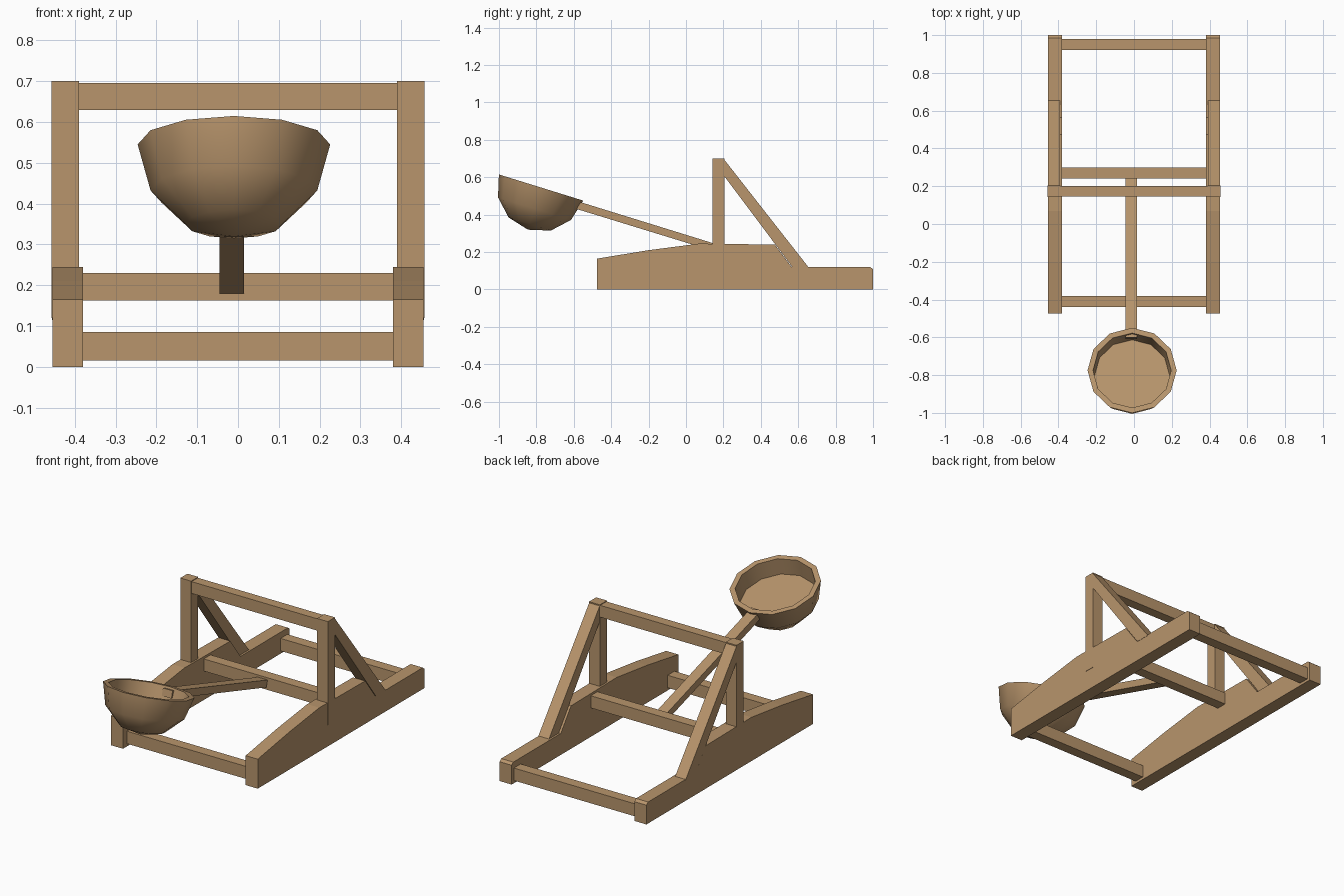
import bpy, bmesh, math
from mathutils import Matrix

if "Cube" in bpy.data.objects:
    bpy.data.objects.remove(bpy.data.objects["Cube"])

wood = bpy.data.materials.new("wood")
wood.diffuse_color = (0.48, 0.30, 0.15, 1)
wood.use_nodes = True
wood.node_tree.nodes["Principled BSDF"].inputs["Base Color"].default_value = wood.diffuse_color


def finish(name, bm):
    bmesh.ops.recalc_face_normals(bm, faces=bm.faces)
    me = bpy.data.meshes.new(name)
    bm.to_mesh(me)
    bm.free()
    me.materials.append(wood)
    ob = bpy.data.objects.new(name, me)
    bpy.context.collection.objects.link(ob)
    return ob


def plank(name, profile, x0, x1, mirrored=False):
    """Extrude a (y, z) profile from x0 to x1, optionally mirrored across x = 0."""
    bm = bmesh.new()
    face = bm.faces.new([bm.verts.new((x0, y, z)) for y, z in profile])
    new = bmesh.ops.extrude_face_region(bm, geom=[face])["geom"]
    verts = [g for g in new if isinstance(g, bmesh.types.BMVert)]
    bmesh.ops.translate(bm, verts=verts, vec=(x1 - x0, 0, 0))
    if not any(face in e.link_faces and len(e.link_faces) == 2 for e in bm.edges):
        bm.faces.new([v for v in bm.verts if abs(v.co.x - x0) < 1e-6][:len(profile)])
    ob = finish(name, bm)
    if mirrored:
        ob.modifiers.new("mirror", "MIRROR").use_mirror_merge = False
    return ob


def rect(y0, y1, z0, z1):
    return [(y0, z0), (y1, z0), (y1, z1), (y0, z1)]


# Side rails with raised front section
plank("side_rails", [(-0.475, 0), (1, 0), (1, 0.108), (0.985, 0.12), (0.565, 0.12),
                     (0.475, 0.24), (0.07, 0.245), (-0.2, 0.21), (-0.475, 0.165)],
      0.38, 0.455, True)

# Uprights, let into the rails
plank("posts", rect(0.142, 0.205, 0.12, 0.70), 0.39, 0.457, True)

# Diagonal braces
plank("braces", [(0.2, 0.70), (0.2, 0.612), (0.572, 0.115), (0.658, 0.115)],
      0.391, 0.4565, True)

# Cross bars
plank("top_beam", rect(0.146, 0.202, 0.63, 0.696), -0.42, 0.42)
plank("front_bar", rect(-0.44, -0.38, 0.015, 0.085), -0.39, 0.39)
plank("back_bar", rect(0.92, 0.98, 0.015, 0.085), -0.39, 0.39)
plank("middle_bar", rect(0.24, 0.30, 0.162, 0.23), -0.39, 0.39)

# Throwing arm, sloping up to the bowl
plank("throwing_arm", [(-0.61, 0.438), (-0.60, 0.478), (0.24, 0.218), (0.23, 0.180)],
      -0.045, 0.015)

# Bowl: half of a 12-sided sphere, hollowed down to a flat floor
R, N = 0.236, 12
rings = [(R * math.sin(a), -R * math.cos(a)) for a in (math.pi / 6, math.pi / 3, math.pi / 2)]
rings += [(0.207, 0), (0.199, -0.095)]
bm = bmesh.new()
loops = [[bm.verts.new((r * math.cos(2 * math.pi * i / N), r * math.sin(2 * math.pi * i / N), z))
          for i in range(N)] for r, z in rings]
pole = bm.verts.new((0, 0, -R))
for i in range(N):
    j = (i + 1) % N
    bm.faces.new((pole, loops[0][j], loops[0][i]))
    for a, b in zip(loops, loops[1:]):
        bm.faces.new((a[i], a[j], b[j], b[i]))
bm.faces.new(loops[-1])
bowl = finish("bowl", bm)
bowl.matrix_world = (Matrix.Translation((-0.01, -0.775, 0.545))
                     @ Matrix.Rotation(-math.atan(0.31), 4, "X"))
bpy.context.view_layer.objects.active = bowl
bowl.select_set(True)
bpy.ops.object.shade_smooth_by_angle(angle=math.radians(40))
